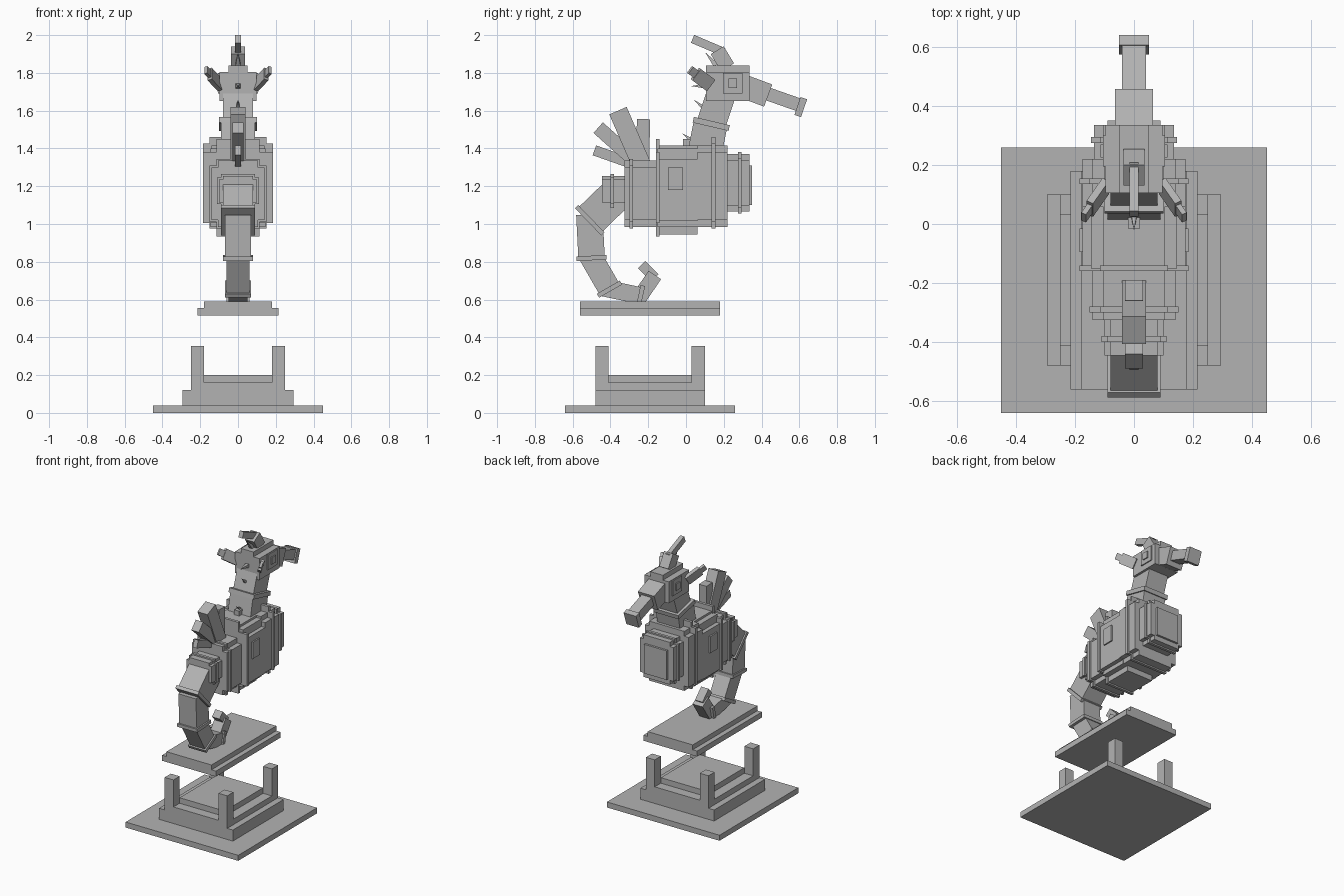
import bpy
from math import atan2, pi, radians
from mathutils import Matrix, Vector

default_cube = bpy.data.objects.get("Cube")
if default_cube:
    bpy.data.objects.remove(default_cube)

GREY = (0.45, 0.45, 0.45, 1)
stone = bpy.data.materials.new("grey_stone")
stone.use_nodes = True
stone.diffuse_color = GREY
stone.node_tree.nodes["Principled BSDF"].inputs["Base Color"].default_value = GREY

SIDES = {"left": 1, "right": -1}


def finish(name, matrix):
    """Name the newest primitive, place its mesh and give it the material."""
    part = bpy.context.object
    part.name = name
    part.data.transform(matrix)
    part.data.materials.append(stone)


def block(name, size, matrix):
    bpy.ops.mesh.primitive_cube_add(size=1, location=(0, 0, 0))
    finish(name, matrix @ Matrix.Diagonal((*size, 1)))


def slab(name, half, back, front, bottom, top):
    """Upright box centred across the model."""
    centre = Vector((0, back + front, bottom + top)) / 2
    block(name, (2 * half, front - back, top - bottom), Matrix.Translation(centre))


def beam(name, start, end, width, half, overlap=0):
    """Box along a line in the side plane, optionally begun a little early."""
    a, b = Vector((0, *start)), Vector((0, *end))
    direction = (b - a).normalized()
    a -= direction * overlap
    turn = Matrix.Rotation(atan2(direction.z, direction.y), 4, 'X')
    size = (2 * half, (b - a).length, width)
    block(name, size, Matrix.Translation((a + b) / 2) @ turn)


def spike(name, place, lean):
    bpy.ops.mesh.primitive_cone_add(vertices=4, radius1=0.02, depth=0.09, location=(0, 0, 0))
    turn = Matrix.Rotation(radians(lean), 4, 'X') @ Matrix.Rotation(pi / 4, 4, 'Z')
    finish(name, Matrix.Translation((0, *place)) @ turn)


def crossed(name, half, back, front, bottom, top, step):
    """Stepped body section: a wide box crossed with a taller, narrower one."""
    slab(name + "_wide", half, back, front, bottom + step, top - step)
    slab(name + "_tall", half - step, back, front, bottom, top)


def banded(name, half, back, front, bottom, top, step, band, rise=0.01):
    """Stepped section with a slightly larger band around it."""
    crossed(name, half, back, front, bottom, top, step)
    grow = 0.01
    crossed(name + "_band", half + grow, band - grow, band + grow,
            bottom - grow, top + rise, step)


# Pedestal with four corner posts
BACK, FRONT, POST = -0.48, 0.1, 0.07
slab("base_plate", 0.45, -0.64, 0.26, 0, 0.04)
slab("base_step", 0.295, BACK, FRONT, 0.04, 0.12)
slab("base_tier", 0.25, BACK, FRONT, 0.12, 0.16)
slab("base_inner_slab", 0.18, BACK + POST, FRONT - POST, 0.16, 0.2)
for side, sign in SIDES.items():
    for end, y in {"tail_end": BACK + POST / 2, "head_end": FRONT - POST / 2}.items():
        centre = Matrix.Translation((sign * 0.215, y, 0.24))
        block(f"post_{end}_{side}", (POST, POST, 0.23), centre)

# Upper stand
slab("stand_slab", 0.215, -0.56, 0.18, 0.515, 0.555)
slab("stand_top", 0.18, -0.56, 0.18, 0.555, 0.59)

# Body
banded("tail_root", 0.1, -0.445, -0.32, 1.095, 1.255, 0.02, band=-0.39)
banded("rump", 0.14, -0.325, -0.15, 0.985, 1.335, 0.035, band=-0.29)
banded("belly", 0.175, -0.15, 0.06, 0.945, 1.415, 0.07, band=-0.15, rise=0.035)
banded("chest", 0.175, 0.06, 0.22, 0.985, 1.415, 0.035, band=0.145, rise=0.045)
banded("breast", 0.135, 0.22, 0.335, 1.065, 1.37, 0.03, band=0.285)
slab("belly_underside", 0.145, -0.15, 0.06, 0.985, 1.4)
slab("breast_front", 0.09, 0.33, 0.35, 1.1, 1.31)
slab("side_plates", 0.185, -0.095, -0.015, 1.18, 1.3)

# Tail: tapering segments with a collar at each joint
JOINTS = [Vector(p) for p in ((-0.36, 1.165), (-0.51, 1.02), (-0.5, 0.82),
                              (-0.405, 0.655), (-0.24, 0.62), (-0.165, 0.73))]
WIDTHS = (0.18, 0.14, 0.12, 0.09, 0.08)
for i, width in enumerate(WIDTHS):
    start, end = JOINTS[i], JOINTS[i + 1]
    half = 0.08 - i * 0.01
    beam(f"tail_segment_{i}", start, end, width, half, overlap=0.03)
    if i < len(WIDTHS) - 1:
        reach = (end - start).normalized() * 0.012
        beam(f"tail_collar_{i}", end - reach, end + reach, width + 0.02, half + 0.01)
beam("tail_tip", (-0.165, 0.715), (-0.235, 0.785), 0.055, 0.03)

# Back fin: a fan of blades from one root
FIN_ROOT = (-0.23, 1.3)
beam("fin_blade_upright", FIN_ROOT, (-0.225, 1.555), 0.07, 0.03)
beam("fin_blade_large", FIN_ROOT, (-0.36, 1.6), 0.1, 0.04)
beam("fin_blade_middle", FIN_ROOT, (-0.465, 1.51), 0.075, 0.03)
beam("fin_blade_low", FIN_ROOT, (-0.485, 1.39), 0.055, 0.016)

# Neck
beam("neck_lower", (0.1, 1.38), (0.13, 1.53), 0.18, 0.09)
beam("neck_collar", (0.13, 1.515), (0.137, 1.545), 0.195, 0.1)
beam("neck_upper", (0.13, 1.52), (0.19, 1.7), 0.155, 0.08)
slab("withers", 0.02, -0.015, 0.05, 1.4, 1.45)

# Head and snout
slab("head", 0.097, 0.105, 0.335, 1.65, 1.805)
slab("head_crown", 0.05, 0.105, 0.335, 1.8, 1.84)
slab("eye_plates", 0.105, 0.195, 0.3, 1.69, 1.8)
slab("pupils", 0.113, 0.225, 0.27, 1.72, 1.77)
beam("snout_base", (0.3, 1.73), (0.435, 1.68), 0.125, 0.065)
beam("snout_tube", (0.4, 1.7), (0.6, 1.63), 0.07, 0.04)
beam("snout_tip", (0.59, 1.625), (0.625, 1.613), 0.1, 0.05)

# Crest and the spikes down the back of the neck
beam("crest_base", (0.22, 1.83), (0.165, 1.92), 0.08, 0.036)
beam("crest_horn", (0.2, 1.91), (0.035, 1.98), 0.045, 0.016)
spike("crown_spike", (0.13, 1.875), lean=40)
spike("nape_spike", (0.07, 1.73), lean=90)
spike("neck_spike", (0.075, 1.63), lean=50)
spike("withers_spike", (0.015, 1.455), lean=55)

# Ears sweep out, up and back from the head
for side, sign in SIDES.items():
    sweep = Vector((sign * 0.07, -0.1, 0.075))
    along = sweep.normalized()
    normal = along.cross(Vector((0, 0.6, 0.8))).normalized()
    across = normal.cross(along)
    turn = Matrix((along, across, normal)).transposed().to_4x4()
    root = Vector((sign * 0.095, 0.13, 1.735))
    block(f"ear_{side}", (0.11, 0.075, 0.025), Matrix.Translation(root + sweep * 0.4) @ turn)
    block(f"ear_tip_{side}", (0.08, 0.045, 0.018), Matrix.Translation(root + sweep * 0.8) @ turn)
